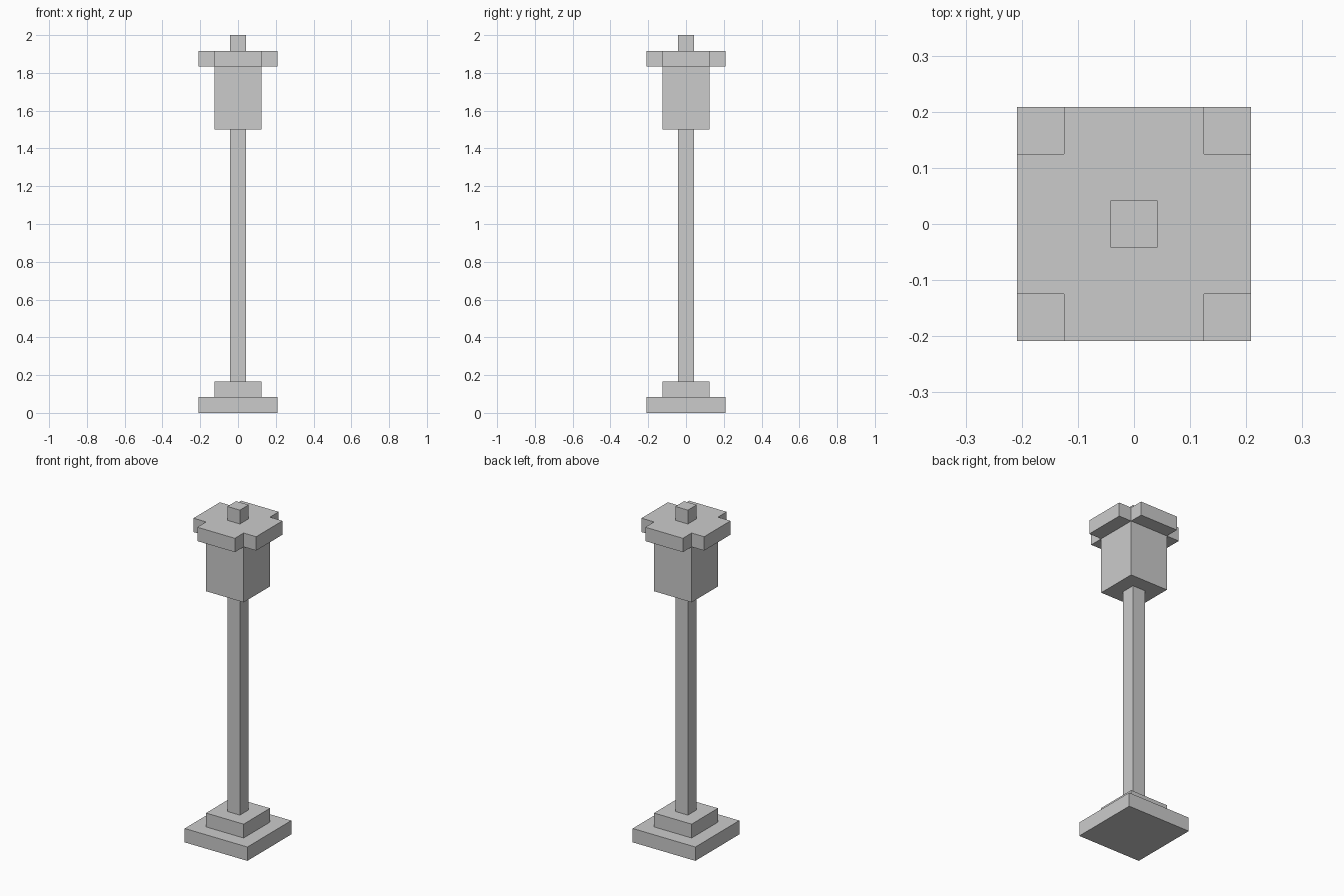
import bpy, bmesh

if "Cube" in bpy.data.objects:
    bpy.data.objects.remove(bpy.data.objects["Cube"])

U = 2 / 24  # one block


def prism(name, outline, z0, z1):
    """Extrude a plan outline (in blocks) between two heights (in blocks)."""
    bm = bmesh.new()
    face = bm.faces.new([bm.verts.new((x * U, y * U, z0 * U)) for x, y in outline])
    top = bmesh.ops.extrude_face_region(bm, geom=[face], use_keep_orig=True)["geom"]
    bmesh.ops.translate(bm, vec=(0, 0, (z1 - z0) * U),
                        verts=[g for g in top if isinstance(g, bmesh.types.BMVert)])
    bmesh.ops.recalc_face_normals(bm, faces=bm.faces)
    mesh = bpy.data.meshes.new(name)
    bm.to_mesh(mesh)
    bm.free()
    obj = bpy.data.objects.new(name, mesh)
    bpy.context.collection.objects.link(obj)
    return obj


def square(width):
    h = width / 2
    return [(-h, -h), (h, -h), (h, h), (-h, h)]


# Plan of the cap: a square with its corners notched out
a, b = 2.5, 1.5
cross = []
x1, y1, x2, y2, x3, y3 = a, -b, a, b, b, b
for _ in range(4):
    cross += [(x1, y1), (x2, y2), (x3, y3)]
    x1, y1, x2, y2, x3, y3 = -y1, x1, -y2, x2, -y3, x3

# Stepped base and post
prism("base_plinth", square(5), 0, 1)
prism("base_step", square(3), 1, 2)
prism("post", square(1), 2, 18)

# Lantern head, notched cap and finial
prism("lantern", square(3), 18, 22)
prism("lantern_cap", cross, 22, 23)
prism("finial", square(1), 23, 24)
